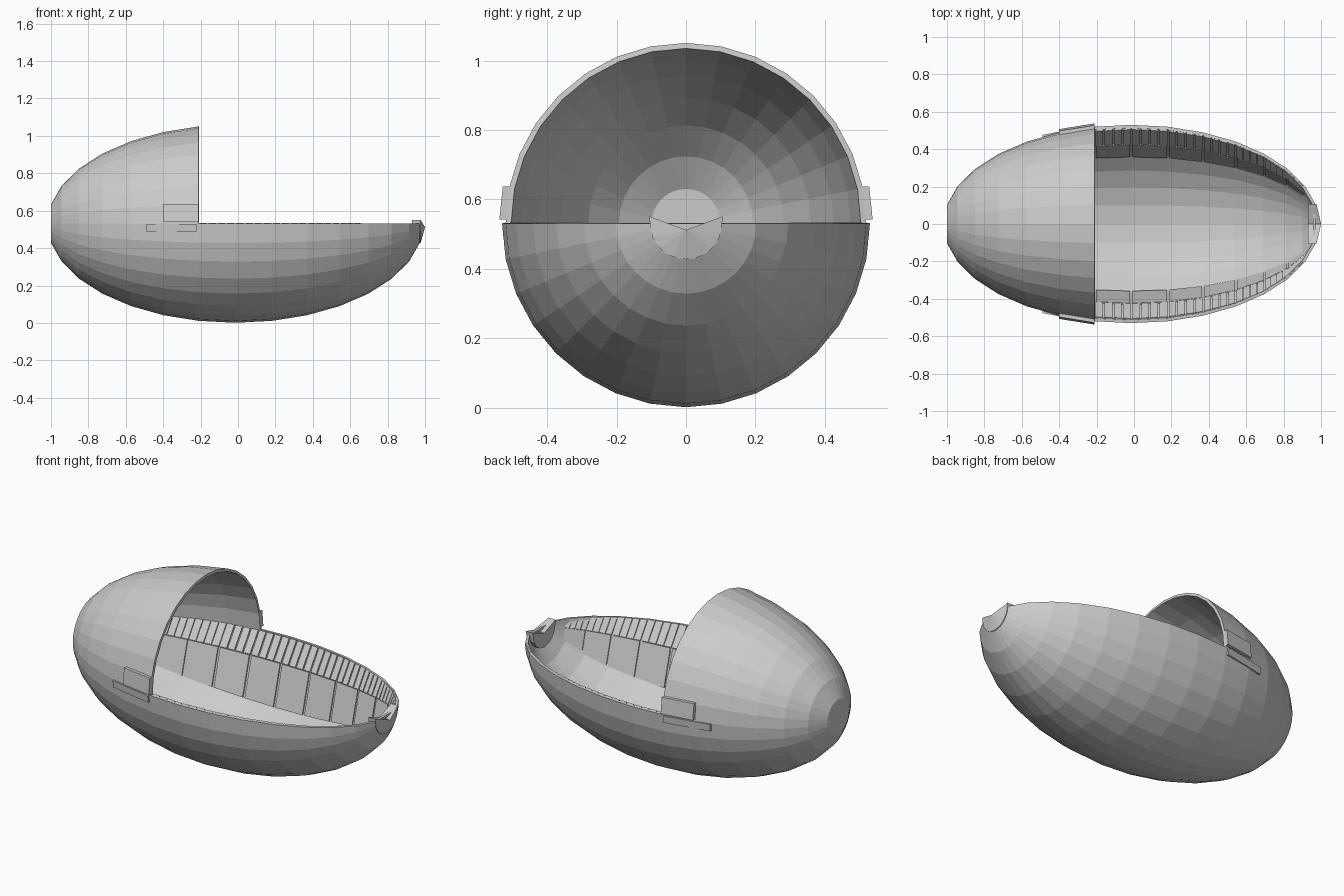
import bpy, bmesh, math
from mathutils import Vector

if "Cube" in bpy.data.objects:
    bpy.data.objects.remove(bpy.data.objects["Cube"])

CX, CZ, RX, RY = -0.014, 0.531, 1.005, 0.53
STEP = math.pi / 16

grey = bpy.data.materials.new("light grey")
grey.diffuse_color = (0.6, 0.6, 0.6, 1)
grey.use_nodes = True
grey.node_tree.nodes["Principled BSDF"].inputs["Base Color"].default_value = grey.diffuse_color


def finish(bm, name, recalc=True):
    if recalc:
        bmesh.ops.recalc_face_normals(bm, faces=bm.faces)
    me = bpy.data.meshes.new(name)
    bm.to_mesh(me)
    bm.free()
    me.materials.append(grey)
    ob = bpy.data.objects.new(name, me)
    bpy.context.collection.objects.link(ob)
    return ob


def shell(name, last_ring, a0, closed_end):
    """Half-round faceted shell, rings 1..last_ring from the blunt -x end."""
    bm = bmesh.new()
    rings = []
    for i in range(1, last_ring + 1):
        x, s = CX - RX * math.cos(i * STEP), RY * math.sin(i * STEP)
        rings.append([bm.verts.new((x, s * math.cos((a0 + j) * STEP),
                                    CZ + s * math.sin((a0 + j) * STEP)))
                      for j in range(17)])
    for r, q in zip(rings, rings[1:]):
        for j in range(16):
            bm.faces.new((r[j], r[j + 1], q[j + 1], q[j]))
    bm.faces.new(rings[0])
    if closed_end:
        bm.faces.new(rings[-1])
    bm.normal_update()
    middle = Vector((CX, 0, CZ))
    for f in bm.faces:
        if f.normal.dot(f.calc_center_median() - middle) < 0:
            f.normal_flip()
    ob = finish(bm, name, False)
    m = ob.modifiers.new("thickness", "SOLIDIFY")
    m.thickness, m.offset = 0.016, -1
    return ob


# hull and canopy
shell("lower_hull", 15, 16, True)
shell("rear_canopy", 7, 0, False)


def on_ring(u):
    """Position and radius factor on the faceted hull at fractional ring u."""
    i = min(int(u), 14)
    t = u - i
    f = lambda g: g(i * STEP) * (1 - t) + g((i + 1) * STEP) * t
    return CX - RX * f(math.cos), f(math.sin)


def ring_at(x):
    u = 1.0
    while on_ring(u)[0] < x:
        u += 0.005
    return u


def box(bm, c):
    """Box from two matching four-point sides."""
    v = [bm.verts.new(p) for p in c]
    for f in ((0, 1, 2, 3), (7, 6, 5, 4), (0, 4, 5, 1),
              (1, 5, 6, 2), (2, 6, 7, 3), (3, 7, 4, 0)):
        bm.faces.new([v[k] for k in f])


def wall_piece(bm, side, u0, u1, profile):
    pts = []
    for u in (u0, u1):
        x, s = on_ring(u)
        pts += [(x, side * y * s, CZ + z * s) for y, z in profile]
    box(bm, pts)


# inner wall profiles as (y, z below the rim)
def band(top, bottom, d0, d1):
    n = Vector((bottom[1] - top[1], top[0] - bottom[0])).normalized()
    t, b = Vector(top), Vector(bottom)
    return [t + n * d0, b + n * d0, b + n * d1, t + n * d1]


TOP, LEDGE, FOOT = (0.515, -0.004), (0.435, -0.122), (0.37, -0.355)
layers = {"slat_backing": (TOP, LEDGE, 1, 0, 0.004, 0.0),
          "side_slats": (TOP, LEDGE, 4, 0.004, 0.012, 0.08),
          "panel_backing": (LEDGE, FOOT, 1, 0, 0.004, 0.0),
          "side_panels": (LEDGE, FOOT, 1, 0.004, 0.012, 0.035)}
for name, (t, b, n, d0, d1, gap) in layers.items():
    bm = bmesh.new()
    for side in (-1, 1):
        for i in range(2, 14):
            for k in range(n):
                wall_piece(bm, side, i + (k + gap) / n, i + (k + 1 - gap) / n,
                           band(t, b, d0, d1))
    finish(bm, name)


# hinge plates and rails on both flanks
def flank_plate(name, x0, x1, z0, z1, inset, out_low, out_high):
    bm = bmesh.new()
    for side in (-1, 1):
        pts = []
        for x in (x0, x1):
            y = RY * on_ring(ring_at(x))[1]
            pts += [(x, side * (y - inset), z0), (x, side * (y + out_low), z0),
                    (x, side * (y + out_high), z1), (x, side * (y - inset), z1)]
        box(bm, pts)
    finish(bm, name)


flank_plate("hinge_plates", -0.40, -0.21, 0.542, 0.637, 0.012, 0.018, 0.008)
flank_plate("hinge_rails", -0.49, -0.222, 0.488, 0.53, 0.012, 0.008, 0.012)

# nose latch: half-disc cap with a notched top
bm = bmesh.new()
ends = []
for x, xc in ((0.93, 0.93), (0.976, 1.0)):
    rim = [bm.verts.new((x, -0.106, CZ + 0.02))]
    for j in range(9):
        a = math.pi + j * math.pi / 8
        r = 0.104
        rim.append(bm.verts.new((x, r * math.cos(a), CZ + r * math.sin(a))))
    rim.append(bm.verts.new((x, 0.106, CZ + 0.02)))
    hub = bm.verts.new((xc, 0, 0.512))
    for p, q in zip(rim, rim[1:]):
        bm.faces.new((hub, p, q))
    ends.append(rim + [hub])
a, b = ends
for k in range(len(a)):
    m = (k + 1) % len(a)
    bm.faces.new((a[k], a[m], b[m], b[k]))
finish(bm, "nose_latch")
